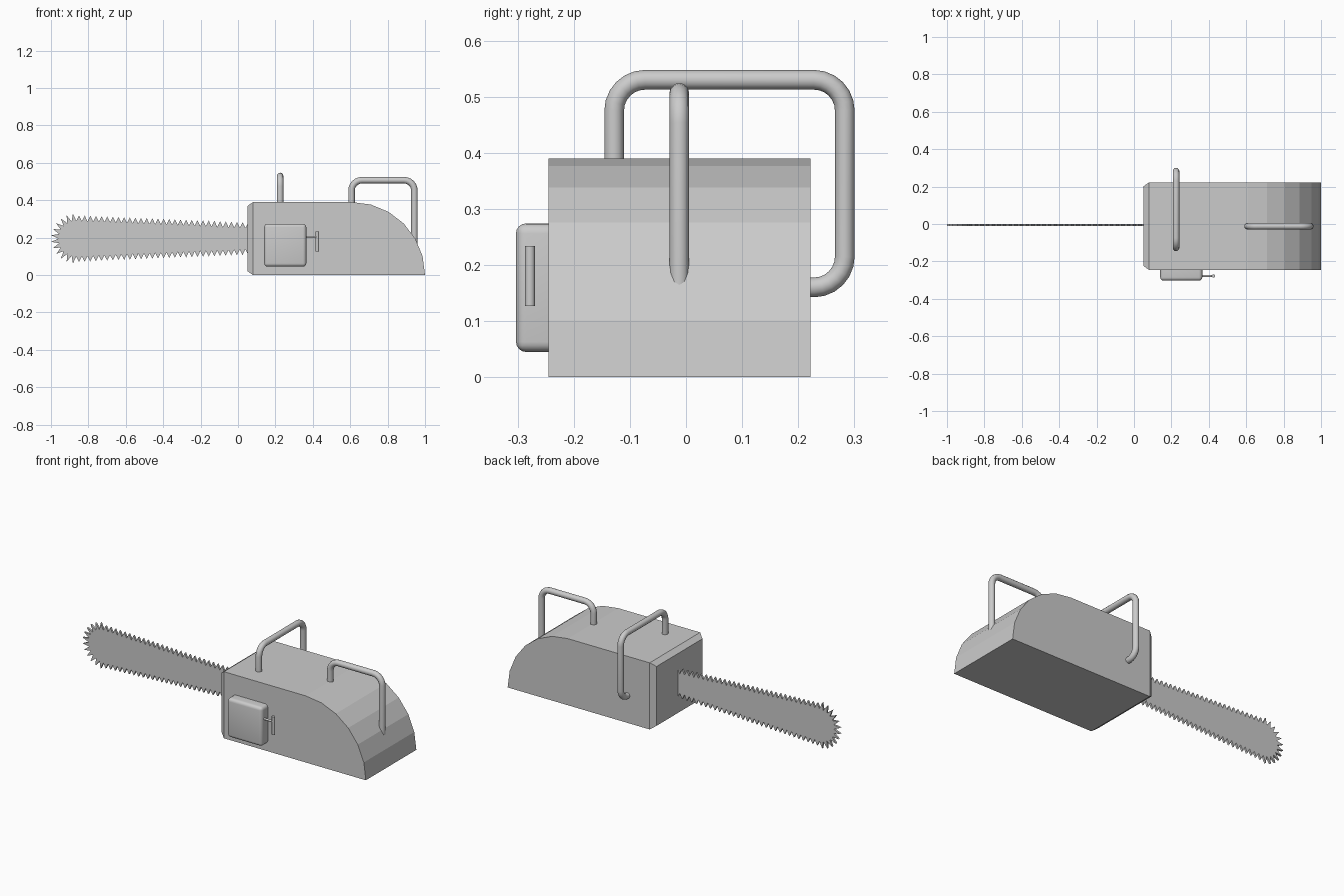
import bpy, bmesh
from math import pi, cos, sin, radians
from mathutils import Vector

if "Cube" in bpy.data.objects:
    bpy.data.objects.remove(bpy.data.objects["Cube"])


def finish(bm, name, smooth=False):
    bmesh.ops.recalc_face_normals(bm, faces=bm.faces)
    me = bpy.data.meshes.new(name)
    bm.to_mesh(me)
    bm.free()
    ob = bpy.data.objects.new(name, me)
    bpy.context.collection.objects.link(ob)
    if smooth:
        select(ob)
        bpy.ops.object.shade_smooth_by_angle(angle=radians(40))
    return ob


def select(ob):
    bpy.ops.object.select_all(action='DESELECT')
    ob.select_set(True)
    bpy.context.view_layer.objects.active = ob


def extruded(profile, y0, y1):
    """Extrude an x-z outline from y0 to y1."""
    bm = bmesh.new()
    face = bm.faces.new([bm.verts.new((x, y0, z)) for x, z in profile])
    ext = bmesh.ops.extrude_face_region(bm, geom=[face])
    verts = [g for g in ext['geom'] if isinstance(g, bmesh.types.BMVert)]
    bmesh.ops.translate(bm, verts=verts, vec=(0, y1 - y0, 0))
    bmesh.ops.recalc_face_normals(bm, faces=bm.faces)
    return bm


def tube(name, corners, radius, bend=0.0, steps=6):
    """Round tube along a path whose inner corners are filleted."""
    pts = [Vector(c) for c in corners]
    path = [pts[0]]
    for a, b, c in zip(pts, pts[1:], pts[2:]):
        p, q = b + (a - b).normalized() * bend, b + (c - b).normalized() * bend
        for i in range(steps + 1):
            # circular arc for a right-angle bend
            t = i / steps * pi / 2
            path.append(b + (p - b) * (1 - sin(t)) + (q - b) * (1 - cos(t)))
    path.append(pts[-1])
    cu = bpy.data.curves.new(name, 'CURVE')
    cu.dimensions = '3D'
    cu.bevel_depth = radius
    cu.bevel_resolution = 4
    cu.use_fill_caps = True
    sp = cu.splines.new('POLY')
    sp.points.add(len(path) - 1)
    for pt, v in zip(sp.points, path):
        pt.co = (*v, 1)
    ob = bpy.data.objects.new(name, cu)
    bpy.context.collection.objects.link(ob)
    select(ob)
    bpy.ops.object.convert(target='MESH')
    bpy.ops.object.shade_smooth_by_angle(angle=radians(50))


# Engine housing: flat top, quarter-round back, chamfered nose
R = 0.39
profile = [(0.08, 0), (0.08, R)]
profile += [(0.61 + R * cos(radians(a)), R * sin(radians(a))) for a in range(90, -1, -15)]
bm = extruded(profile, -0.245, 0.222)
nose = [f for f in bm.faces if abs(f.normal.x) > 0.99 and f.calc_center_median().x < 0.1]
bmesh.ops.inset_individual(bm, faces=nose, thickness=0.03, depth=0.03)
finish(bm, "engine_housing")

# Saw blade: walk along the upper edge, round the tip, back along the lower edge
CX, CZ, N, TIP = -0.865, 0.195, 32, 12
outline = []
for i in range(2 * N):
    t = i / (2 * N)
    h = (0.085 if i % 2 else 0.054) * (1 - t) + (0.125 if i % 2 else 0.095) * t
    outline.append((0.1 + (CX - 0.1) * t, CZ + h))
lower = [(x, 2 * CZ - z) for x, z in reversed(outline)]
for i in range(2 * TIP + 1):
    a = pi / 2 + pi * i / (2 * TIP)
    r = 0.135 if i % 2 else 0.095
    outline.append((CX + r * cos(a), CZ + r * sin(a)))
finish(extruded(outline + lower, -0.011, 0.001), "saw_blade")

# Front wrap handle
tube("front_handle", [(0.225, -0.128, 0.37), (0.225, -0.128, 0.53), (0.225, 0.283, 0.53),
                      (0.225, 0.283, 0.16), (0.225, 0.20, 0.16)], 0.0175, 0.055)

# Rear handle
tube("rear_handle", [(0.607, -0.012, 0.37), (0.607, -0.012, 0.507), (0.943, -0.012, 0.507),
                     (0.943, -0.012, 0.16)], 0.0175, 0.055)

# Starter cover box on the front side
bm = extruded([(0.14, 0.045), (0.365, 0.045), (0.365, 0.274), (0.14, 0.274)], -0.303, -0.24)
edges = [e for e in bm.edges if min(v.co.y for v in e.verts) < -0.3]
bmesh.ops.bevel(bm, geom=edges, offset=0.018, segments=4, profile=0.5, affect='EDGES')
finish(bm, "starter_cover", True)

# Pull grip: stem and crossbar
tube("pull_stem", [(0.34, -0.278, 0.203), (0.425, -0.278, 0.203)], 0.006)
tube("pull_grip", [(0.424, -0.278, 0.127), (0.424, -0.278, 0.234)], 0.009)
